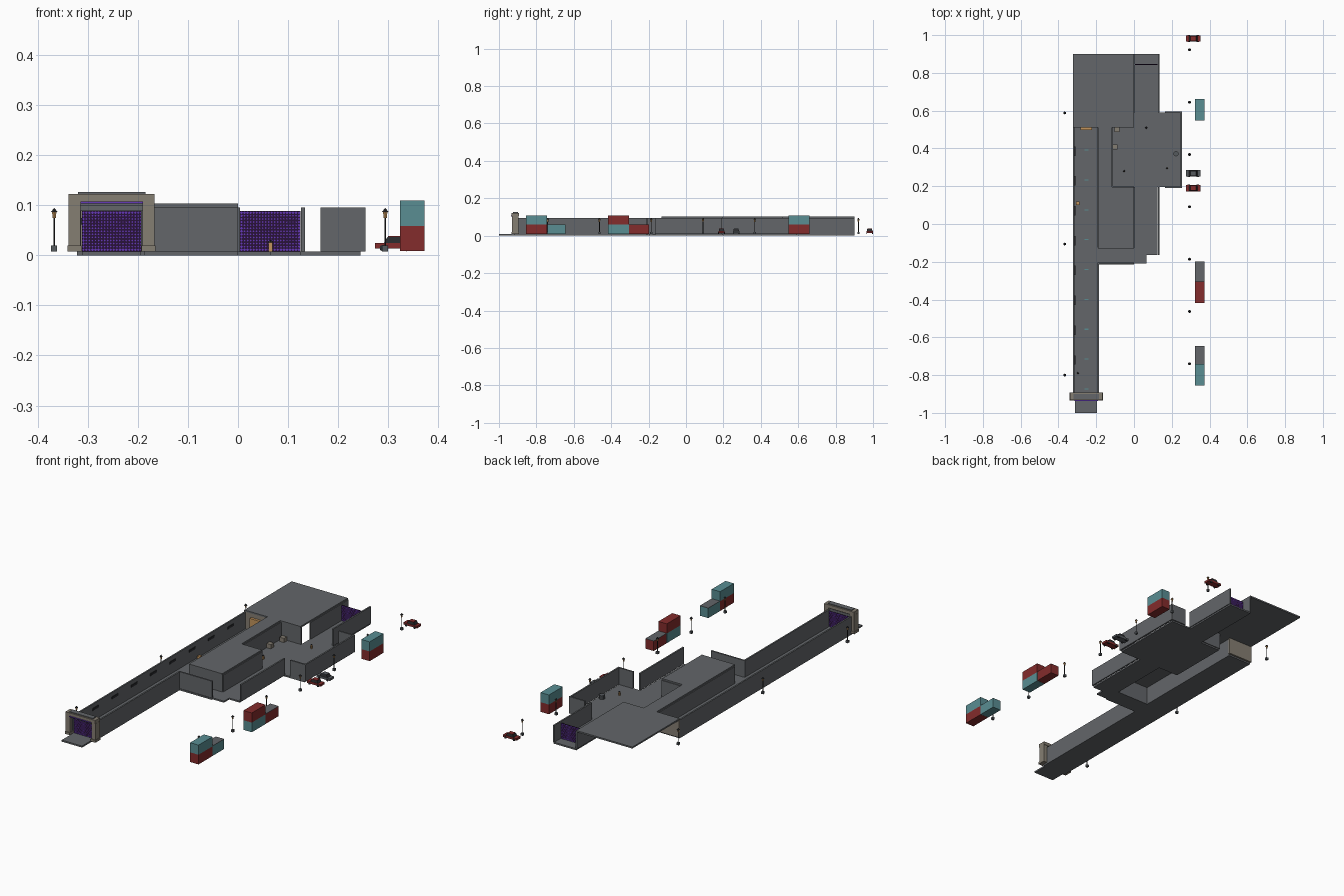
import bpy, bmesh, math
from mathutils import Matrix, Vector

if "Cube" in bpy.data.objects:
    bpy.data.objects.remove(bpy.data.objects["Cube"])

def mat(name, r, g, b):
    m = bpy.data.materials.new(name)
    m.diffuse_color = (r, g, b, 1)
    m.use_nodes = True
    m.node_tree.nodes["Principled BSDF"].inputs["Base Color"].default_value = m.diffuse_color
    return m

GRAY = mat("concrete gray", .125, .133, .142)
TAN = mat("stone tan", .235, .21, .17)
RED = mat("container red", .23, .025, .025)
TEAL = mat("container teal", .10, .27, .29)
DARK = mat("iron dark", .022, .023, .026)
ORANGE = mat("lamp orange", .55, .30, .11)
VIOLET = mat("portal violet", .13, .04, .50)
NIGHT = mat("portal dark purple", .022, .006, .042)
STEEL = mat("steel gray", .09, .10, .11)

class Part:
    """Collects primitives of one part into one mesh object."""
    def __init__(self, name, *mats):
        self.name, self.mats, self.bm = name, mats, bmesh.new()

    def paint(self, verts, i):
        for f in {f for v in verts for f in v.link_faces}:
            f.material_index = i

    def box(self, x0, x1, y0, y1, z0, z1, i=0):
        M = Matrix.Translation(((x0+x1)/2, (y0+y1)/2, (z0+z1)/2)) @ \
            Matrix.Diagonal((x1-x0, y1-y0, z1-z0, 1))
        v = bmesh.ops.create_cube(self.bm, size=1, matrix=M)['verts']
        self.paint(v, i)
        return v

    def cone(self, x, y, z0, z1, r0, r1, i=0, n=8, rot=None):
        M = Matrix.Translation((x, y, (z0+z1)/2))
        if rot:
            M = M @ rot
        v = bmesh.ops.create_cone(self.bm, cap_ends=True, segments=n, radius1=r0,
                                  radius2=r1, depth=z1-z0, matrix=M)['verts']
        self.paint(v, i)

    def done(self):
        me = bpy.data.meshes.new(self.name)
        self.bm.to_mesh(me)
        self.bm.free()
        for m in self.mats:
            me.materials.append(m)
        ob = bpy.data.objects.new(self.name, me)
        bpy.context.collection.objects.link(ob)
        return ob

F, H, T = .008, .095, .008       # floor top, wall top, wall thickness

# Floors: corridor, passage, stepped hall, room, back corridor
p = Part("floors", GRAY)
for r in [(-.312, -.195, -1, -.92), (-.322, -.186, -.92, .512), (-.186, 0, -.215, -.12),
          (0, .065, -.208, -.165), (0, .125, -.165, .195), (-.115, 0, .195, .52),
          (0, .245, .195, .59), (0, .13, .59, .90)]:
    p.box(*r, 0, F)
p.done()

# Walls
def wall_x(p, x, y0, y1):
    p.box(x - T/2, x + T/2, y0, y1, F, H)

def wall_y(p, y, x0, x1):
    p.box(x0, x1, y - T/2, y + T/2, F, H)

p = Part("corridor_walls", GRAY)
wall_x(p, -.318, -.91, .51)
wall_x(p, -.190, -.91, -.205)
wall_x(p, -.190, -.125, .51)
p.done()
p = Part("hall_walls", GRAY)
wall_y(p, -.208, -.186, 0)
wall_y(p, -.125, -.186, 0)
wall_x(p, 0, -.125, .195)
wall_x(p, .130, -.165, .195)
p.done()
p = Part("room_walls", GRAY)
wall_x(p, -.116, .195, .52)
wall_y(p, .195, -.116, 0)
wall_y(p, .52, -.116, 0)
wall_y(p, .195, .165, .255)
wall_y(p, .592, .165, .255)
wall_x(p, .250, .195, .592)
p.done()
p = Part("back_corridor_walls", GRAY)
wall_x(p, 0, .59, .90)
wall_x(p, .130, .59, .90)
p.done()

# Roof slabs
p = Part("roof", GRAY)
for r in [(-.19, 0, -.13, .195), (-.19, -.116, .195, .512), (-.322, 0, .512, .90)]:
    p.box(*r, H, .103)
p.done()

# End wall of the corridor with its door
p = Part("corridor_end_wall", TAN)
p.box(-.324, -.182, .512, .522, F, .1)
p.done()
p = Part("corridor_end_door", ORANGE)
p.box(-.282, -.222, .498, .511, F, .075)
p.done()

# Front gate
p = Part("gate", TAN, GRAY)
for s in (-1, 1):
    c = -.2525 + s * .074
    p.box(c - .012, c + .012, -.93, -.895, F, .105)
    p.box(c - .014, c + .014, -.934, -.893, F, .02)
p.box(-.338, -.167, -.932, -.893, .105, .122)
p.box(-.32, -.185, -.926, -.899, .122, .126, 1)
p.box(-.315, -.19, -.915, -.9, .088, .1, 1)
p.done()
p = Part("gate_light", VIOLET)
p.box(-.315, -.19, -.936, -.931, .103, .107)
p.done()

# Portals: dark panel with a lattice of violet diamonds on both sides
def portal(name, x0, x1, y):
    p = Part(name, NIGHT, VIOLET)
    z0, z1, nx, nz = F, .088, 20, 13
    p.box(x0, x1, y - .002, y + .002, z0, z1)
    dx, dz = (x1 - x0) / nx, (z1 - z0) / nz
    for s in (-1, 1):
        for i in range(nx):
            for j in range(nz):
                edge = i in (0, nx - 1) or j in (0, nz - 1)
                r = .0027 if edge else .0019
                cx, cz, yy = x0 + (i + .5) * dx, z0 + (j + .5) * dz, y + s * .0026
                q = [(cx - r, yy, cz), (cx, yy, cz - r), (cx + r, yy, cz), (cx, yy, cz + r)]
                f = p.bm.faces.new([p.bm.verts.new(c) for c in (q if s < 0 else q[::-1])])
                f.material_index = 1
    p.done()

portal("front_portal", -.312, -.19, -.899)
portal("back_portal", .004, .125, .845)

# Corridor floor marks and wall panels
p = Part("floor_marks", TEAL)
for i in range(9):
    y = -.873 + i * .158
    p.box(-.262, -.24, y - .003, y + .003, F, F + .002)
p.done()
p = Part("wall_panels", DARK)
for i in range(8):
    y = -.72 + i * .158
    p.box(-.314, -.311, y - .025, y + .025, .062, .074)
p.done()

# Loose props in the rooms
p = Part("crates", ORANGE, TAN)
p.box(-.112, -.088, .395, .42, F, .03, 1)
p.box(-.103, -.077, .487, .51, F, .03, 1)
p.box(-.306, -.289, .1, .118, F, .025, 0)
p.done()
p = Part("lanterns", ORANGE, DARK)
for x, y in [(-.052, .28), (.175, .295), (.065, .51), (-.297, -.79)]:
    p.box(x - .004, x + .004, y - .004, y + .004, F, .026, 0)
    p.cone(x, y, .026, .031, .006, .001, 1, 4)
p.done()
p = Part("barrel", STEEL)
p.cone(.222, .372, F, .028, .014, .014, 0, 10)
p.done()

# Street lamps
p = Part("street_lamps", DARK, ORANGE, STEEL)
spots = [(.294, -.74 + i * .277) for i in range(7)]
spots += [(-.367, -.80 + i * .694) for i in range(3)]
for x, y in spots:
    p.box(x - .006, x + .006, y - .006, y + .006, F, .02, 2)
    p.cone(x, y, .02, .075, .002, .002, 0, 6)
    p.cone(x, y, .074, .086, .0035, .005, 1, 6)
    p.cone(x, y, .086, .094, .008, .001, 0, 6)
p.done()

# Containers: lower and upper colours, or a lone one with a gray lid
def container(name, y0, y1, z0, m):
    p = Part(name, m, GRAY)
    p.box(.324, .372, y0, y1, z0, z0 + .05)
    if z0 < .02 and name.startswith("low"):
        p.box(.324, .372, y0, y1, z0 + .05, z0 + .052, 1)
    p.done()

for y0, a, b in [(-.855, RED, TEAL), (-.418, TEAL, RED), (.548, RED, TEAL)]:
    container("bottom_container", y0, y0 + .113, .009, a)
    container("top_container", y0, y0 + .113, .059, b)
container("low_container", -.741, -.645, .009, TEAL)
container("low_container", -.304, -.198, .009, RED)

# Cars: body, tapered cabin, four wheels
def car(y, m):
    p = Part("car", m, DARK)
    p.box(.274, .352, y - .017, y + .017, .014, .025)
    for v in p.box(.292, .336, y - .015, y + .015, .025, .037, 1):
        if v.co.z > .03:
            v.co.x = .314 + (v.co.x - .314) * .7
            v.co.y = y + (v.co.y - y) * .85
    p.box(.300, .328, y - .0125, y + .0125, .036, .039)
    side = Matrix.Rotation(math.pi / 2, 4, 'X')
    for x in (.289, .337):
        for s in (-1, 1):
            M = y + s * .0155
            p.cone(x, M, .012, .017, .0065, .0065, 1, 8, side)
    p.done()

car(.982, RED)
car(.190, RED)
car(.268, STEEL)
